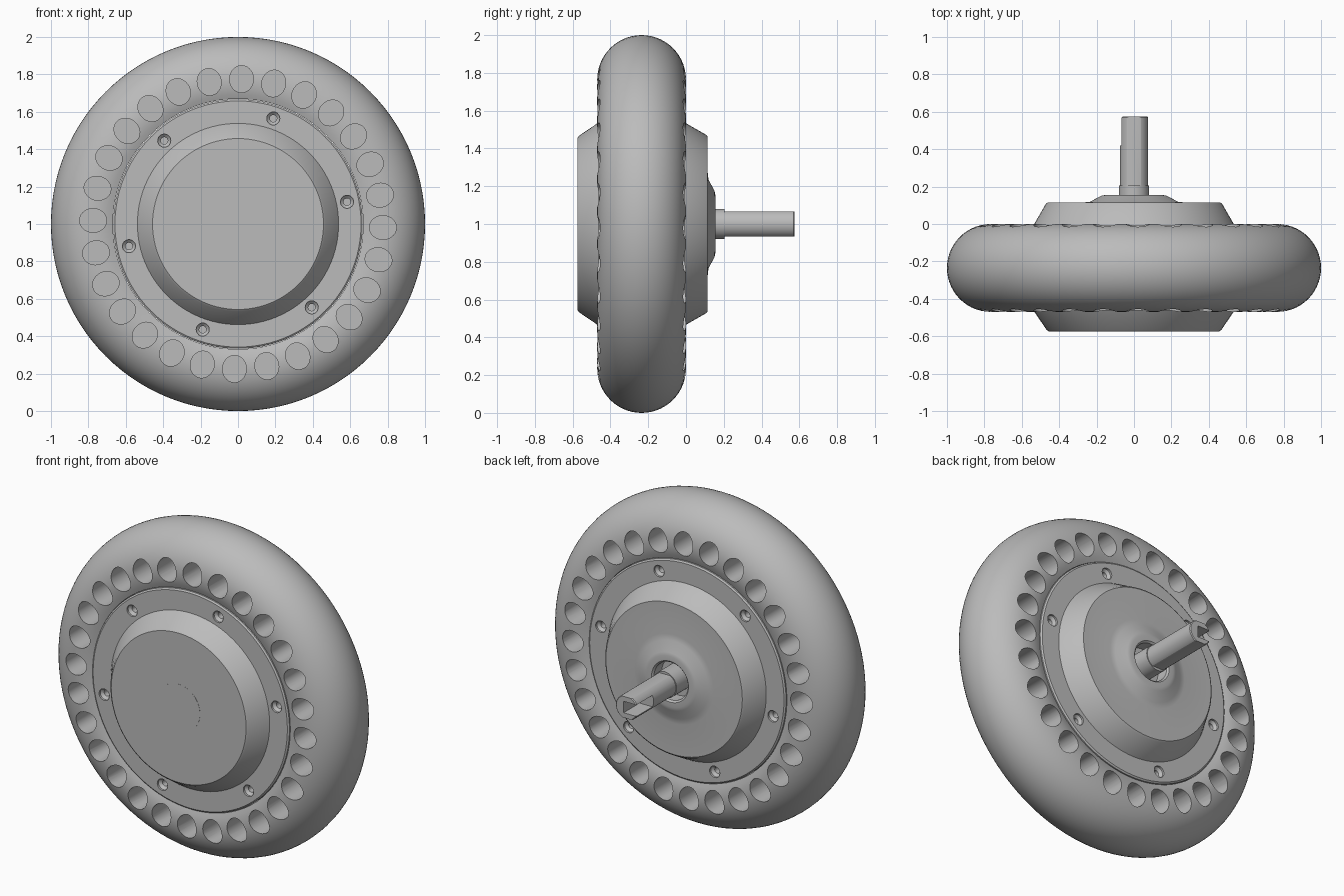
import bpy, bmesh
from math import pi, sin, cos, radians
from mathutils import Matrix, Vector

if "Cube" in bpy.data.objects:
    bpy.data.objects.remove(bpy.data.objects["Cube"])

grey = bpy.data.materials.new("warm_grey")
grey.use_nodes = True
colour = (0.5, 0.5, 0.5, 1)
grey.diffuse_color = colour
grey.node_tree.nodes["Principled BSDF"].inputs["Base Color"].default_value = colour

MID = -0.235   # middle plane of the wheel
AXLE = Matrix.Translation((0, 0, 1))


def lathe(bm, profile, segs, matrix, closed=False):
    """Turn a (radius, y) profile around the y axis."""
    rings = []
    for i in range(segs):
        a = 2 * pi * i / segs
        rings.append([bm.verts.new(matrix @ Vector((r * cos(a), y, r * sin(a))))
                      for r, y in profile])
    n = len(profile)
    for i in range(segs):
        a, b = rings[i], rings[(i + 1) % segs]
        for j in range(n if closed else n - 1):
            k = (j + 1) % n
            bm.faces.new((a[j], a[k], b[k], b[j]))


def finish(bm, name):
    bmesh.ops.remove_doubles(bm, verts=bm.verts, dist=1e-5)
    bmesh.ops.recalc_face_normals(bm, faces=bm.faces)
    mesh = bpy.data.meshes.new(name)
    bm.to_mesh(mesh)
    bm.free()
    mesh.materials.append(grey)
    ob = bpy.data.objects.new(name, mesh)
    bpy.context.collection.objects.link(ob)
    return ob


def turned(name, profile, segs=96, closed=False):
    bm = bmesh.new()
    lathe(bm, profile, segs, AXLE, closed)
    return finish(bm, name)


def cut(ob, cutter):
    """Subtract the cutter and bake the result."""
    mod = ob.modifiers.new("cut", "BOOLEAN")
    mod.operation, mod.solver, mod.object = "DIFFERENCE", "EXACT", cutter
    dg = bpy.context.evaluated_depsgraph_get()
    mesh = bpy.data.meshes.new_from_object(ob.evaluated_get(dg))
    ob.modifiers.clear()
    ob.data = mesh
    bpy.data.objects.remove(cutter)


def smooth(ob, angle=28):
    bpy.ops.object.select_all(action="DESELECT")
    ob.select_set(True)
    bpy.context.view_layer.objects.active = ob
    bpy.ops.object.shade_smooth_by_angle(angle=radians(angle))


def ring_cutter(name, profile, segs, count, start, radius, stretch=1):
    """Repeat a front-side cutter around the wheel and mirror it to the back."""
    bm = bmesh.new()
    for i in range(count):
        a = radians(start) + 2 * pi * i / count
        m = (AXLE @ Matrix.Rotation(-a, 4, "Y")
             @ Matrix.Translation((radius, 0, 0)) @ Matrix.Diagonal((stretch, 1, 1, 1)))
        lathe(bm, profile, segs, m)
        lathe(bm, [(r, 2 * MID - y) for r, y in profile], segs, m)
    return finish(bm, name)


# Tyre: round section, open side pockets on both flanks
R, TUBE = 0.765, 0.235
section = [(R + TUBE * cos(t), MID + TUBE * sin(t))
           for t in [radians(-114 + 228 * i / 36) for i in range(37)]]
tyre = turned("tyre", section, 112, closed=True)
pocket = [(0, -0.52), (0.064, -0.52), (0.064, -0.27), (0, -0.27)]
cut(tyre, ring_cutter("pocket_cutter", pocket, 28, 28, 88.6, 0.775, 1.13))
smooth(tyre)

# Hub: front cap, flanges and stepped back cover with a bearing recess
hub = turned("hub", [
    (0, -0.574), (0.457, -0.574), (0.468, -0.565), (0.538, -0.462), (0.658, -0.462),
    (0.667, -0.455), (0.667, -0.015), (0.658, -0.008), (0.538, -0.008), (0.472, 0.107),
    (0.462, 0.115), (0.27, 0.115), (0.235, 0.119), (0.175, 0.151), (0.155, 0.155),
    (0.125, 0.155), (0.115, 0.145), (0.115, 0.07), (0, 0.07)])
screw = [(0, -0.49), (0.035, -0.49), (0.035, -0.45), (0.019, -0.435), (0.019, -0.39), (0, -0.39)]
cut(hub, ring_cutter("screw_cutter", screw, 20, 6, 11.5, 0.595))
smooth(hub)

# Thin round cover on the front cap
smooth(turned("front_cover", [(0, -0.575), (0.145, -0.575), (0.145, -0.57), (0, -0.57)], 64))

# Collar where the axle leaves the hub
smooth(turned("axle_collar", [(0, 0.06), (0.08, 0.06), (0.08, 0.205), (0, 0.205)], 48))


def box(name, low, high):
    bm = bmesh.new()
    bmesh.ops.create_cube(bm, size=1)
    for v in bm.verts:
        v.co = [(h if c > 0 else l) for c, l, h in zip(v.co, low, high)]
    return finish(bm, name)


# Axle: round bar with two flats and a cable slot at its end
axle = turned("axle", [(0, 0.08), (0.075, 0.08), (0.075, 0.57), (0.07, 0.575), (0, 0.575)], 48)
for side in (-1, 1):
    z = sorted((1 + side * 0.065, 1 + side * 0.1))
    cut(axle, box("flat_cutter", (-0.1, 0.205, z[0]), (0.1, 0.6, z[1])))
cut(axle, box("slot_cutter", (-0.1, 0.42, 0.965), (0.02, 0.6, 1.035)))
smooth(axle)
